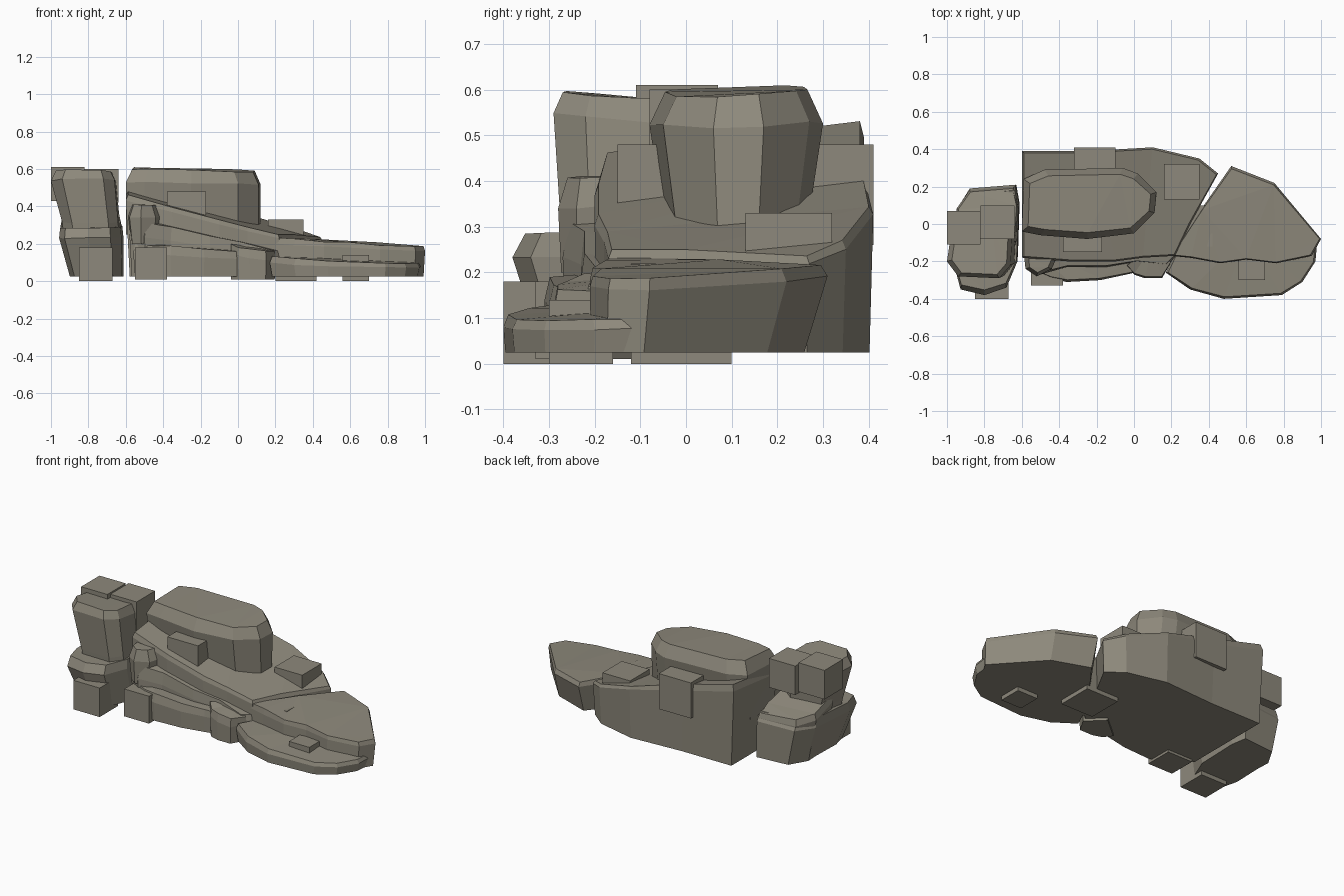
import bpy
import bmesh
import random
from mathutils import Vector

random.seed(4)

cube = bpy.data.objects.get("Cube")
if cube:
    bpy.data.objects.remove(cube, do_unlink=True)

# One weathered stone colour
stone = bpy.data.materials.new("warm grey stone")
stone.use_nodes = True
stone_colour = (.27, .25, .2, 1)
stone.diffuse_color = stone_colour
stone.node_tree.nodes["Principled BSDF"].inputs["Base Color"].default_value = stone_colour


def finish(name, bm):
    """Turn the bmesh into a flat shaded stone object."""
    bmesh.ops.recalc_face_normals(bm, faces=bm.faces)
    mesh = bpy.data.meshes.new(name)
    bm.to_mesh(mesh)
    bm.free()
    mesh.materials.append(stone)
    obj = bpy.data.objects.new(name, mesh)
    bpy.context.scene.collection.objects.link(obj)
    return obj


def rock(name, outline, top, levels, base=.025, pivot=None, rough=.005):
    """Loft an outline upward to a sloping top.

    top is (height, slope along x, slope along y);
    each level is (x scale, y scale, share of the height).
    """
    bm = bmesh.new()
    points = [Vector(p) for p in outline]
    middle = sum(points, Vector((0, 0))) / len(points)
    height, slope_x, slope_y = top
    rings = []
    for scale_x, scale_y, share in levels:
        # The foot tapers toward the pivot, the crown toward the middle
        centre = Vector(pivot) if pivot and share < .5 else middle
        ring = []
        for p in points:
            x = centre.x + (p.x - centre.x) * scale_x
            y = centre.y + (p.y - centre.y) * scale_y
            roof = height + slope_x * x + slope_y * y
            z = base + (roof - base) * share
            if share > 0:
                z += random.uniform(-rough, rough)
            ring.append(bm.verts.new((x, y, z)))
        rings.append(ring)
    for lower, upper in zip(rings, rings[1:]):
        for i in range(len(lower)):
            j = (i + 1) % len(lower)
            bm.faces.new((lower[i], lower[j], upper[j], upper[i]))
    caps = [bm.faces.new(rings[0]), bm.faces.new(rings[-1])]
    bmesh.ops.triangulate(bm, faces=caps)
    return finish(name, bm)


def block(name, corner, size):
    """Add a cube from its lowest corner."""
    bm = bmesh.new()
    bmesh.ops.create_cube(bm, size=size)
    bmesh.ops.translate(bm, verts=bm.verts, vec=Vector(corner) + Vector((size, size, size)) / 2)
    return finish(name, bm)


# Profile shared by the ledges, from bottom to top
ledge = [(.97, .95, 0), (1, 1, .72), (.97, .85, 1)]

# Left rock: wide foot, leaning column at the front, low shelf behind
rock("left_rock_foot",
     [(-.96, -.24), (-.93, -.35), (-.8, -.38), (-.68, -.34), (-.62, -.2),
      (-.61, .1), (-.63, .21), (-.88, .19), (-.95, .08)],
     (.31, .02, .02),
     [(.82, .88, 0), (.98, 1, .8), (.95, .9, 1)], pivot=(-.62, .18))
rock("left_rock_column",
     [(-1, -.2), (-.94, -.28), (-.72, -.29), (-.66, -.22),
      (-.65, -.04), (-.75, .02), (-.97, 0)],
     (.57, 0, -.09),
     [(.86, .88, 0), (.88, .92, .25), (1, 1, .87), (.86, .86, 1)],
     base=.22, pivot=(-.5, -.1))
rock("left_rock_shelf",
     [(-.94, -.1), (-.63, -.1), (-.62, .1), (-.64, .2), (-.88, .18), (-.95, .08)],
     (.35, 0, -.25), [(.84, .98, 0), (1, 1, .88), (.94, .93, 1)], pivot=(-.62, .1))

# Main rock: sloping body with stepped ledges on its front
rock("main_rock_body",
     [(-.6, -.18), (-.6, .39), (-.25, .39), (.1, .41), (.35, .35), (.45, .27),
      (.3, 0), (.22, -.17), (.05, -.18), (-.1, -.2), (-.35, -.2)],
     (.326, -.27, .12), [(.97, .98, 0), (1, 1, .92), (.98, .97, 1)], pivot=(.1, 0))
rock("main_rock_middle_ledge",
     [(-.57, -.1), (-.58, -.22), (-.5, -.27), (-.36, -.23), (-.15, -.23),
      (.02, -.2), (.18, -.22), (.24, -.15), (.1, 0)],
     (.23, -.22, .1), ledge)
rock("main_rock_lower_ledge",
     [(-.56, -.1), (-.56, -.24), (-.45, -.29), (-.36, -.31), (-.18, -.3),
      (-.04, -.27), (.05, -.25), (.12, -.1)],
     (.175, -.07, .05), ledge)
rock("main_rock_front_nub",
     [(-.04, -.22), (0, -.27), (.06, -.29), (.15, -.29), (.2, -.2), (.1, -.1)],
     (.21, -.15, .1), ledge, base=.01)
rock("main_rock_side_nub",
     [(-.59, -.15), (-.58, -.24), (-.52, -.28), (-.44, -.24), (-.4, -.15)],
     (.43, 0, .1), [(.8, .9, 0), (1, 1, .7), (.7, .7, 1)], base=.2)

# Tall cap stone on the main rock
rock("cap_stone",
     [(-.6, -.04), (-.59, .24), (-.48, .29), (-.06, .3), (.02, .27), (.12, .17),
      (.11, .06), (0, -.05), (-.25, -.08), (-.5, -.06)],
     (.588, -.02, .03),
     [(1, .78, 0), (1, 1, .8), (.91, .82, 1)], base=.25)

# Right slab: thick upper plate and a lower front step
rock("right_slab_upper",
     [(.2, -.17), (.36, .08), (.52, .31), (.75, .22), (1, -.08), (.95, -.17),
      (.76, -.21), (.6, -.19), (.46, -.21), (.3, -.18)],
     (.245, -.06, .02), [(.98, .9, 0), (1, 1, .85), (.98, .96, 1)],
     pivot=(.6, -.2), rough=.004)
rock("right_slab_step",
     [(.17, -.26), (.22, -.15), (.6, -.05), (.98, -.09), (.97, -.2), (.9, -.31),
      (.79, -.38), (.48, -.4), (.3, -.35)],
     (.155, -.05, .06), [(.97, .97, 0), (1, 1, .7), (.97, .93, 1)], rough=.004)

# Square blocks set into the rocks
blocks = {
    "left_outer_top_block": ((-1, -.11, .43), .18),
    "left_inner_top_block": ((-.82, -.08, .42), .18),
    "left_foot_block": ((-.85, -.4, 0), .18),
    "main_foot_block": ((-.55, -.33, .01), .17),
    "front_ledge_block": ((-.38, -.15, .27), .21),
    "back_wall_block": ((-.32, .19, .26), .22),
    "slope_block": ((.16, .13, .14), .19),
    "slab_under_block": ((.2, -.12, 0), .22),
    "slab_step_block": ((.56, -.3, 0), .14),
}
for block_name, (corner, size) in blocks.items():
    block(block_name, corner, size)
